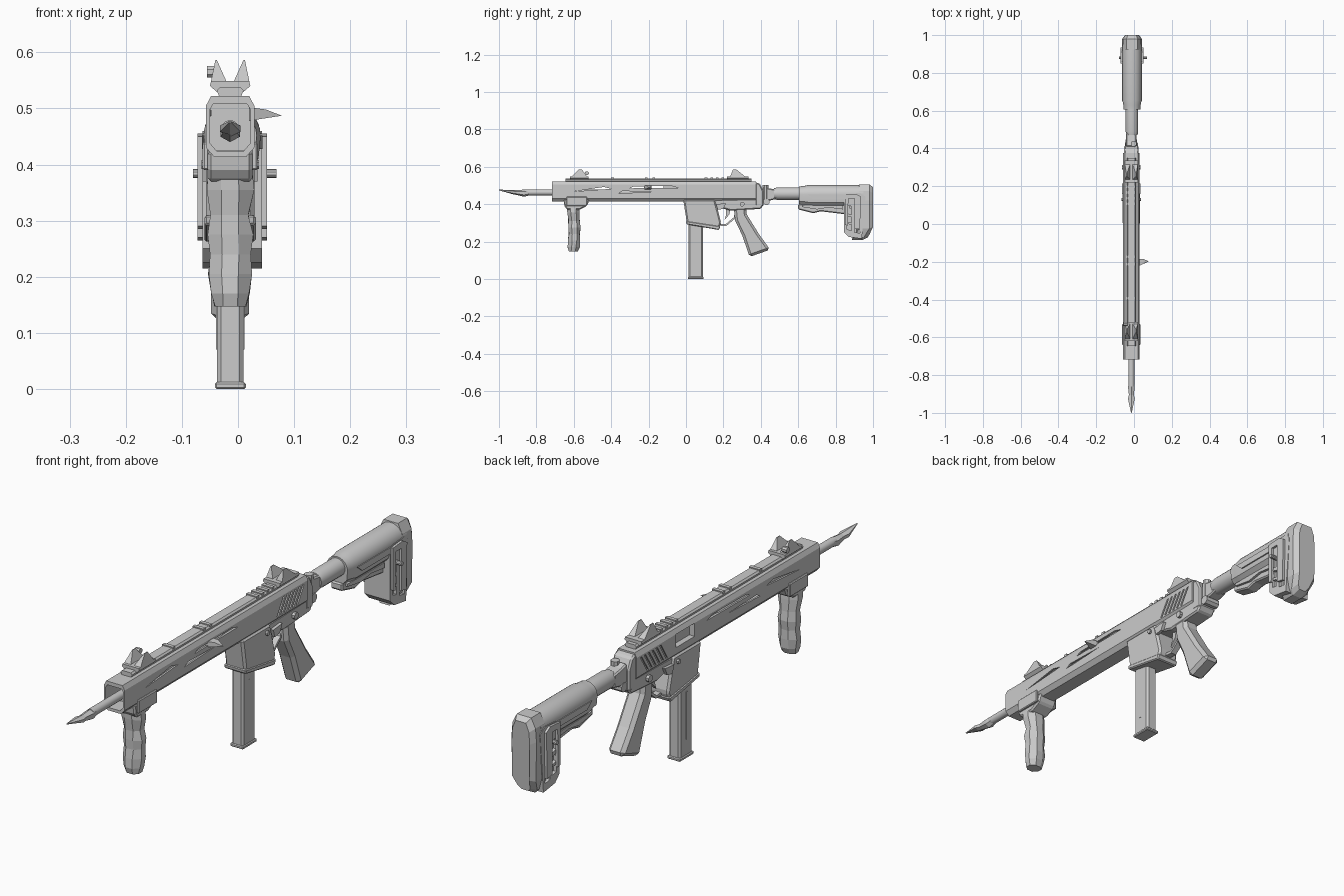
import bpy, math, random

if "Cube" in bpy.data.objects:
    bpy.data.objects.remove(bpy.data.objects["Cube"])

random.seed(4)
XC = -0.014  # centre line of the body


def make(name, verts, faces, bevel=0, smooth=False):
    me = bpy.data.meshes.new(name)
    me.from_pydata(verts, [], faces)
    ob = bpy.data.objects.new(name, me)
    bpy.context.collection.objects.link(ob)
    bpy.ops.object.select_all(action='DESELECT')
    ob.select_set(True)
    bpy.context.view_layer.objects.active = ob
    bpy.ops.object.mode_set(mode='EDIT')
    bpy.ops.mesh.select_all(action='SELECT')
    bpy.ops.mesh.normals_make_consistent(inside=False)
    bpy.ops.object.mode_set(mode='OBJECT')
    if bevel:
        m = ob.modifiers.new("bevel", 'BEVEL')
        m.width, m.segments, m.limit_method = bevel, 1, 'ANGLE'
    if smooth:
        bpy.ops.object.shade_smooth_by_angle(angle=math.radians(35))
    return ob


def skin(rings):
    """Faces joining equal rings, with end caps."""
    n = len(rings[0])
    faces = [(k * n + i, k * n + (i + 1) % n, (k + 1) * n + (i + 1) % n, (k + 1) * n + i)
             for k in range(len(rings) - 1) for i in range(n)]
    faces += [tuple(range(n)), tuple(range((len(rings) - 1) * n, len(rings) * n))]
    return [v for r in rings for v in r], faces


def side(name, pts, x0, x1, bevel=0):
    """Extrude a (y, z) outline across x."""
    return make(name, *skin([[(x, y, z) for y, z in pts] for x in (x0, x1)]), bevel)


def section(name, pts, y0, y1, bevel=0, smooth=False):
    """Extrude an (x, z) cross-section along y."""
    return make(name, *skin([[(x, y, z) for x, z in pts] for y in (y0, y1)]), bevel, smooth)


def box(name, x0, x1, y0, y1, z0, z1, bevel=0):
    return side(name, [(y0, z0), (y1, z0), (y1, z1), (y0, z1)], x0, x1, bevel)


def loft(name, secs, axis, n=16, smooth=True, jitter=0):
    """Elliptical rings (x, y, z, ra, rb) set square to an axis."""
    rings = []
    for x, y, z, ra, rb in secs:
        ring = []
        for i in range(n):
            t = math.tau * (i + 0.5) / n
            a = ra * math.cos(t) + random.uniform(-jitter, jitter)
            b = rb * math.sin(t) + random.uniform(-jitter, jitter)
            ring.append({'x': (x, y + a, z + b), 'y': (x + a, y, z + b), 'z': (x + a, y + b, z)}[axis])
        rings.append(ring)
    return make(name, *skin(rings), 0, smooth)


def cut(ob, cutters):
    for c in cutters:
        c.hide_render = True
        m = ob.modifiers.new("cut", 'BOOLEAN')
        m.operation, m.object, m.solver = 'DIFFERENCE', c, 'EXACT'
        with bpy.context.temp_override(object=ob, active_object=ob):
            bpy.ops.object.modifier_apply(modifier=m.name)
        bpy.data.objects.remove(c)


def sym(pts):
    """Mirror a half outline (dx, z) about the centre line."""
    return [(XC + a, z) for a, z in pts] + [(XC - a, z) for a, z in reversed(pts)]


# Upper body: hollow faceted tube with slots and slanted rear grooves
body = section("upper_body", sym([(.034, .522), (.043, .505), (.043, .43), (.028, .413)]), -.717, .375)
cutters = [section("bore", sym([(.030, .508), (.036, .498), (.036, .438), (.024, .424)]), -.73, -.12)]
for s in (-1, 1):
    xa, xb = sorted((XC + s * .034, XC + s * .06))
    for pts in ([(-.60, .468), (-.40, .482), (-.44, .492)], [(-.30, .485), (-.04, .487), (-.08, .498), (-.28, .495)],
                [(-.36, .458), (-.17, .466), (-.34, .470)]):
        cutters.append(side("slot", pts, xa, xb))
    ga, gb = sorted((XC + s * .038, XC + s * .06))
    for i in range(6):
        y = .19 + i * .023
        cutters.append(side("groove", [(y, .435), (y + .009, .435), (y + .048, .498), (y + .039, .498)], ga, gb))
cutters.append(box("port", -.075, -.035, .03, .14, .455, .505))
cut(body, cutters)

# Top rail and cross ribs
section("top_rail", sym([(.018, .538), (.024, .532), (.018, .518)]), -.645, .35)
for y in (-.40, -.22, -.18, .10, .13, .16, .19):
    box("rail_rib", XC - .022, XC + .022, y, y + .014, .53, .542)

# Barrel and splintered muzzle
loft("barrel", [(XC, -.86, .463, .016, .016), (XC, -.1, .463, .016, .016)], 'y')
loft("muzzle", [(XC, -.84, .462, .016, .016), (XC, -.865, .459, .02, .019), (XC, -.905, .462, .015, .013),
                (XC, -.925, .464, .021, .011), (XC, -1, .476, .002, .002)], 'y', 6, False)

# Front and rear sights with pointed ears
for name, y0, y1, peak in (("front_sight", -.62, -.52, -.565), ("rear_sight", .22, .335, .26)):
    section(name + "_base", sym([(.034, .549), (.036, .54), (.022, .528)]), y0, y1)
    for s in (-1, 1):
        loft(name + "_ear", [(XC + s * .02, (y0 + y1) / 2, .545, .021, .06), (XC + s * .025, peak, .586, .002, .012)],
             'z', 4, False)
loft("sight_knob", [(-.055, -.53, .565, .011, .011), (-.035, -.53, .565, .011, .011)], 'x', 8)

# Charging handle wedge
make("charging_handle", [(.02, -.225, .478), (.02, -.185, .478), (.02, -.225, .502), (.02, -.185, .502),
                         (.05, -.21, .498), (.05, -.185, .498), (.078, -.198, .487)],
     [(0, 1, 3, 2), (2, 3, 5, 4), (4, 5, 6), (0, 2, 4, 6), (1, 6, 5, 3), (0, 6, 1)])

# Lower body, magazine well and magazine
side("lower_body", [(-.015, .42), (.0, .385), (.17, .385), (.24, .365), (.40, .375), (.417, .40), (.40, .43)],
     XC - .037, XC + .037, .006)
side("magazine_well", [(-.015, .425), (.155, .425), (.17, .37), (.188, .30), (.175, .265), (.005, .298)],
     XC - .043, XC + .043, .008)
side("well_lip", [(.0, .31), (.185, .282), (.176, .262), (.003, .292)], XC - .046, XC + .046, .004)
box("magazine", -.037, .01, .014, .09, .004, .32, .007)
box("magazine_base", -.041, .014, .01, .094, 0, .012, .003)
for s in (-1, 1):
    x = XC + s * .0235
    box("magazine_rib", x - .002, x + .002, .047, .054, .07, .25)
    x = XC + s * .039
    loft("selector", [(x - .01, .30, .40, .013, .013), (x + .01, .30, .40, .013, .013)], 'x', 8)
    loft("release_pin", [(x - .012, .13, .40, .009, .009), (x + .012, .13, .40, .009, .009)], 'x', 8)
    x = XC + s * .043
    side("magazine_release", [(.16, .40), (.215, .405), (.20, .375), (.17, .37)], x - .006, x + .006)

# Trigger guard, trigger and pistol grip
side("trigger_guard", [(.17, .32), (.18, .285), (.215, .283), (.265, .325), (.272, .37), (.262, .37), (.256, .33),
                       (.212, .293), (.186, .295), (.178, .32)], XC - .012, XC + .012)
side("trigger", [(.215, .375), (.238, .375), (.232, .345), (.205, .315), (.215, .345)], XC - .006, XC + .006)
side("pistol_grip", [(.255, .385), (.32, .385), (.325, .345), (.39, .24), (.45, .157), (.34, .118), (.30, .235),
                     (.263, .31)], XC - .034, XC + .034, .013)

# Faceted foregrip and its clamp
side("foregrip_mount", [(-.655, .425), (-.515, .425), (-.53, .39), (-.57, .37), (-.635, .37), (-.65, .39)],
     XC - .04, XC + .04, .006)
loft("foregrip", [(XC, -.605, .395, .041, .036), (XC, -.602, .355, .045, .034), (XC, -.598, .31, .036, .033),
                  (XC, -.597, .275, .043, .035), (XC, -.597, .24, .038, .033), (XC, -.598, .205, .041, .034),
                  (XC, -.6, .17, .037, .034), (XC, -.603, .147, .03, .026)], 'z', 8, False, .002)
for s in (-1, 1):
    box("mount_plate", XC + s * .043 - .006, XC + s * .043 + .006, -.64, -.53, .39, .44, .003)

# Folding hinge and buffer tube
side("rear_plate", [(.37, .518), (.395, .51), (.415, .47), (.415, .39), (.37, .39)], XC - .038, XC + .038, .006)
side("hinge_block", [(.41, .495), (.44, .485), (.485, .478), (.49, .43), (.45, .42), (.41, .42)],
     XC - .028, XC + .026, .005)
loft("hinge_pin", [(XC - .03, .43, .412, .018, .018), (XC + .03, .43, .412, .018, .018)], 'x', 8)
loft("hinge_barrel", [(XC + .012, .425, .41, .016, .016), (XC + .012, .425, .502, .016, .016)], 'z', 8)
loft("buffer_tube", [(-.011, .47, .456, .03, .03), (-.011, .49, .456, .034, .034), (-.011, .64, .456, .034, .034)], 'y')

# Stock: round-topped body, lower strut and butt frame
SX = -.0105
arch = [(SX + .051 * math.cos(math.pi * i / 12), .452 + .05 * math.sin(math.pi * i / 12)) for i in range(13)]
tail = [(SX - .047, .41), (SX - .03, .392), (SX + .03, .392), (SX + .047, .41)]
shape = arch + tail
rings = [[(SX + (x - SX) * k, y, .452 + (z - .452) * k) for x, z in shape]
         for y, k in ((.605, .86), (.63, .9), (.655, 1), (.95, 1))]
make("stock_body", *skin(rings), 0, True)
side("stock_strut", [(.60, .40), (.60, .372), (.68, .352), (.72, .362), (.86, .345), (.86, .40)], SX - .024, SX + .024, .005)
side("stock_lever", [(.62, .385), (.70, .372), (.76, .382), (.84, .372), (.84, .392), (.62, .395)], SX - .034, SX + .034)
for s in (-1, 1):
    x = SX + s * .05
    side("stock_rail", [(.65, .452), (.86, .452), (.86, .428), (.68, .428)], x - .004, x + .004)
frame = side("butt_frame", [(.845, .43), (.845, .25), (.87, .225), (.94, .215), (.96, .44), (.93, .46), (.86, .455)],
             SX - .053, SX + .053)
cutters = []
for s in (-1, 1):
    xa, xb = sorted((SX + s * .04, SX + s * .07))
    for z0, z1 in ((.265, .295), (.305, .335), (.35, .395)):
        cutters.append(side("slot", [(.862, z0), (.885, z0 - .005), (.885, z1 - .005), (.862, z1)], xa, xb))
    cutters.append(side("slot", [(.90, .25), (.93, .245), (.935, .40), (.905, .415)], xa, xb))
cut(frame, cutters)
for s in (-1, 1):
    xa, xb = sorted((SX + s * .052, SX + s * .062))
    side("stock_wing", [(.85, .45), (.85, .29), (.865, .285), (.868, .43), (.90, .43), (.90, .27), (.93, .265),
                        (.935, .44), (.91, .455)], xa, xb)
loft("stock_pin", [(-.08, .88, .384, .008, .008), (.069, .88, .384, .008, .008)], 'x', 10)

# Faceted butt pad
pad = [(.03, .506), (.048, .47), (.052, .42), (.05, .27), (.036, .225), (.02, .208)]
rings = []
for k, dy in ((1, 0), (1, 1), (.72, 2)):
    ring = []
    for a, z in pad + [(-a, z) for a, z in reversed(pad)]:
        z = .36 + (z - .36) * (1 if k == 1 else .9)
        lean = max(0, .27 - z) * .6  # toe sweeps forward
        ring.append((SX + a * k, (.925, .98, 1.0)[dy] - lean, z))
    rings.append(ring)
make("butt_pad", *skin(rings))
